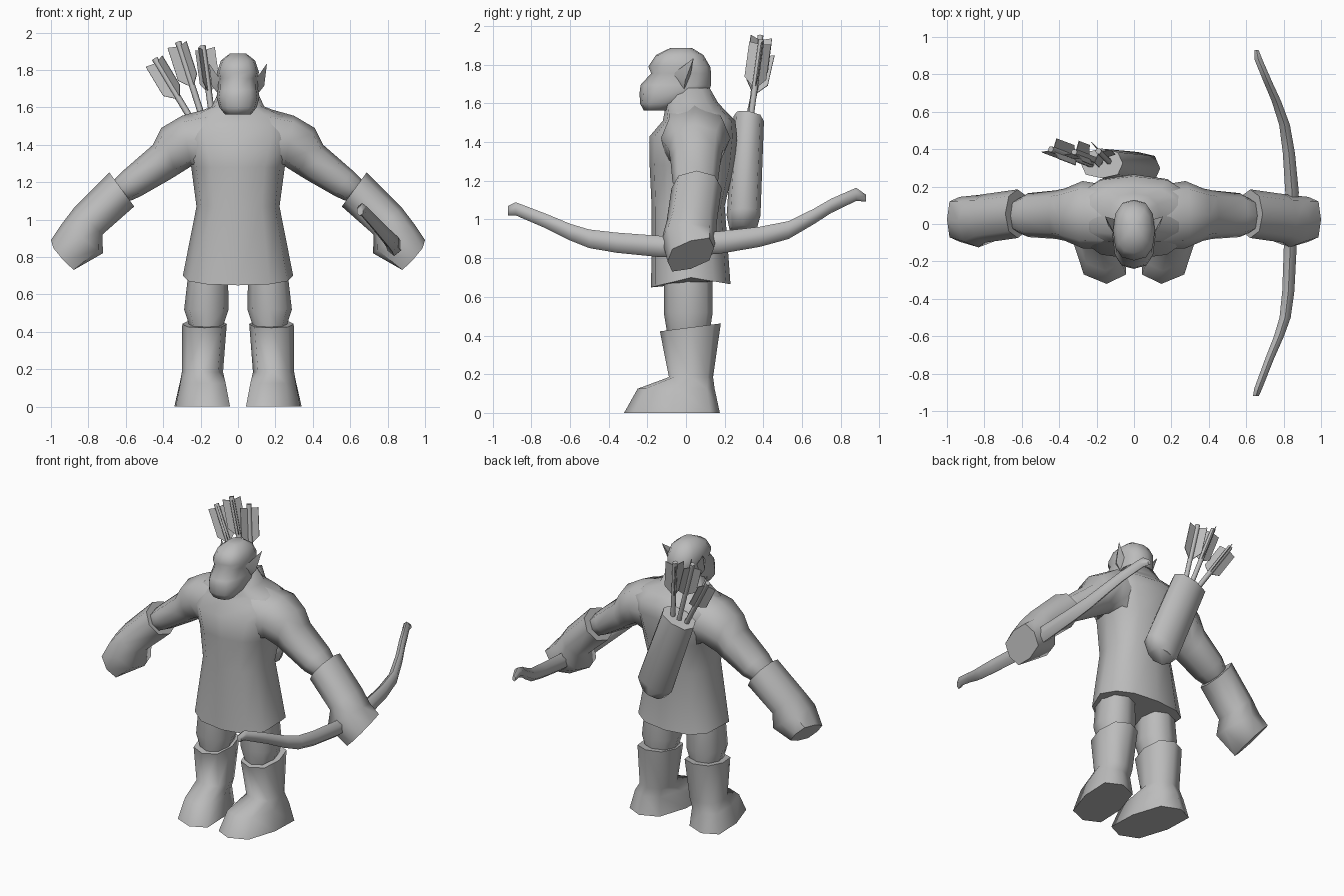
import bpy, bmesh, math
from mathutils import Vector

old = bpy.data.objects.get("Cube")
if old:
    bpy.data.objects.remove(old, do_unlink=True)

# One plain grey for the whole figure
grey = bpy.data.materials.new("plain_grey")
grey.use_nodes = True
COLOUR = (0.5, 0.5, 0.5, 1)
grey.diffuse_color = COLOUR
bsdf = grey.node_tree.nodes["Principled BSDF"]
bsdf.inputs["Base Color"].default_value = COLOUR
bsdf.inputs["Roughness"].default_value = 0.8


def finish(name, bm, angle):
    """Turn a bmesh into a shaded object."""
    bmesh.ops.recalc_face_normals(bm, faces=bm.faces)
    mesh = bpy.data.meshes.new(name)
    bm.to_mesh(mesh)
    bm.free()
    mesh.materials.append(grey)
    ob = bpy.data.objects.new(name, mesh)
    bpy.context.collection.objects.link(ob)
    bpy.ops.object.select_all(action='DESELECT')
    ob.select_set(True)
    bpy.context.view_layer.objects.active = ob
    bpy.ops.object.shade_smooth_by_angle(angle=math.radians(angle))


def ring(xa, za, xb, zb, y0, y1, n=8, e=0.8, tilt=0, sag=0, skew=0):
    """Rounded section spanning A to B in xz and y0 to y1 in depth.
    tilt slopes z along y, sag drops front and back, skew shifts x along y."""
    pts = []
    for i in range(n):
        t = 2 * math.pi * i / n
        c, s = (0 if abs(v) < 1e-6 else math.copysign(abs(v) ** e, v)
                for v in (math.cos(t), math.sin(t)))
        dy = s * (y1 - y0) / 2
        pts.append(Vector(((xa + xb) / 2 + c * (xa - xb) / 2 + skew * s,
                           (y0 + y1) / 2 + dy,
                           (za + zb) / 2 + c * (za - zb) / 2 + dy * tilt - sag * abs(s))))
    return pts


def level(z, x0, x1, y0, y1, **kw):
    return ring(x1, z, x0, z, y0, y1, **kw)


def loft(name, rings, side=1, angle=65):
    """Skin a list of rings and cap both ends; side=-1 mirrors in x."""
    bm = bmesh.new()
    rows = [[bm.verts.new((p.x * side, p.y, p.z)) for p in r] for r in rings]
    for a, b in zip(rows, rows[1:]):
        for i in range(len(a)):
            j = (i + 1) % len(a)
            bm.faces.new((a[i], a[j], b[j], b[i]))
    bm.faces.new(rows[0])
    bm.faces.new(rows[-1])
    finish(name, bm, angle)


# Tunic body, from a sagging hem up to the neck
loft("tunic", [
    level(0.70, -0.295, 0.295, -0.18, 0.23, n=12, sag=0.043, tilt=0.04),
    level(1.07, -0.222, 0.222, -0.178, 0.20, n=12),
    level(1.28, -0.25, 0.25, -0.188, 0.25, n=12),
    level(1.43, -0.31, 0.31, -0.188, 0.265, n=12),
    level(1.51, -0.31, 0.31, -0.12, 0.255, n=12),
    level(1.56, -0.25, 0.25, -0.11, 0.205, n=12),
    level(1.605, -0.14, 0.14, -0.11, 0.165, n=12),
    level(1.68, -0.105, 0.105, -0.08, 0.122, n=12)])

# Head with a heavy muzzle and brow
loft("head", [
    level(1.563, -0.07, 0.07, -0.218, -0.08, n=12),
    level(1.60, -0.10, 0.10, -0.238, 0.00, n=12),
    level(1.655, -0.115, 0.115, -0.24, 0.115, n=12),
    level(1.695, -0.108, 0.108, -0.235, 0.13, n=12),
    level(1.755, -0.105, 0.105, -0.18, 0.13, n=12),
    level(1.79, -0.112, 0.112, -0.195, 0.125, n=12),
    level(1.85, -0.092, 0.092, -0.155, 0.09, n=12),
    level(1.887, -0.045, 0.045, -0.08, 0.03, n=12)], angle=80)

for side, label in ((1, "left"), (-1, "right")):
    # Pointed ear
    bm = bmesh.new()
    for p in ((0.095, -0.07, 1.75), (0.14, -0.005, 1.715), (0.10, -0.01, 1.665),
              (0.155, 0.04, 1.835), (0.085, 0.02, 1.73)):
        bm.verts.new((p[0] * side, p[1], p[2]))
    bmesh.ops.convex_hull(bm, input=bm.verts)
    finish(label + "_ear", bm, 60)

    # Sleeve from shoulder to elbow, its end tucked into the gauntlet
    loft(label + "_sleeve", [
        ring(0.14, 1.60, 0.17, 1.22, -0.13, 0.21),
        ring(0.30, 1.555, 0.25, 1.285, -0.13, 0.23),
        ring(0.41, 1.49, 0.33, 1.235, -0.09, 0.19),
        ring(0.455, 1.40, 0.38, 1.205, -0.08, 0.18),
        ring(0.61, 1.265, 0.52, 1.125, -0.07, 0.165),
        ring(0.655, 1.222, 0.565, 1.105, -0.05, 0.14),
        ring(0.68, 1.18, 0.61, 1.09, -0.03, 0.12)], side, 75)

    # Gauntlet with mitten hand
    loft(label + "_gauntlet", [
        ring(0.688, 1.252, 0.555, 1.07, -0.075, 0.185, e=0.95),
        ring(0.875, 1.065, 0.725, 0.92, -0.10, 0.16, e=0.9),
        ring(0.94, 0.98, 0.722, 0.82, -0.125, 0.155, e=0.75),
        ring(1.0, 0.89, 0.865, 0.745, -0.095, 0.145, e=0.65, tilt=0.3)], side, 60)

    # Leg
    loft(label + "_leg", [
        level(0.76, 0.055, 0.26, -0.115, 0.135),
        level(0.52, 0.05, 0.288, -0.115, 0.138),
        level(0.40, 0.09, 0.25, -0.095, 0.12)], side)

    # Boot with forward pointed toe
    loft(label + "_boot", [
        level(0.442, 0.06, 0.298, -0.135, 0.18, tilt=0.13),
        level(0.185, 0.08, 0.30, -0.088, 0.14),
        level(0.125, 0.07, 0.308, -0.25, 0.148, e=0.65, skew=0.035),
        level(0.0, 0.05, 0.333, -0.32, 0.175, e=0.65, skew=0.045)], side, 75)

# Quiver slung across the back
loft("quiver", [
    ring(-0.285, 1.48, -0.06, 1.56, 0.245, 0.403, tilt=-0.15),
    ring(-0.10, 0.98, 0.14, 1.06, 0.21, 0.385),
    ring(-0.045, 0.925, 0.105, 0.97, 0.225, 0.365)])


def arrow(name, base, tip, spin):
    """Thin shaft with three tapered feather vanes."""
    base, tip = Vector(base), Vector(tip)
    axis = (tip - base).normalized()
    u = axis.cross(Vector((0, 1, 0))).normalized()
    v = axis.cross(u)

    def around(t):
        return u * math.cos(t) + v * math.sin(t)

    loft(name + "_shaft", [[p + around(math.tau * i / 6) * 0.017 for i in range(6)]
                           for p in (base, tip)])
    bm = bmesh.new()
    for k in range(3):
        out = around(spin + math.tau * k / 3)
        thick = axis.cross(out) * 0.002
        outline = [tip - axis * d + out * w for d, w in
                   ((0.025, 0.0), (0.015, 0.065), (0.2, 0.065), (0.26, 0.0))]
        front = [bm.verts.new(p + thick) for p in outline]
        back = [bm.verts.new(p - thick) for p in outline]
        bm.faces.new(front)
        bm.faces.new(back[::-1])
        for i in range(4):
            j = (i + 1) % 4
            bm.faces.new((front[j], front[i], back[i], back[j]))
    finish(name + "_vanes", bm, 30)


arrow("outer_arrow", (-0.18, 0.30, 1.42), (-0.445, 0.40, 1.86), 0.2)
arrow("middle_arrow", (-0.15, 0.32, 1.42), (-0.32, 0.385, 1.95), 2.3)
arrow("inner_arrow", (-0.12, 0.32, 1.42), (-0.19, 0.39, 1.93), 1.2)

# Bow held in the left hand: x, y, z and size along the stave
stave = [(0.652, -0.92, 1.045, 0.025), (0.664, -0.88, 1.055, 0.034),
         (0.725, -0.72, 0.99, 0.038), (0.775, -0.60, 0.935, 0.043),
         (0.808, -0.50, 0.90, 0.048), (0.825, -0.36, 0.88, 0.052),
         (0.835, -0.13, 0.86, 0.055), (0.845, 0.17, 0.88, 0.058),
         (0.828, 0.38, 0.91, 0.052), (0.805, 0.53, 0.945, 0.046),
         (0.76, 0.66, 1.015, 0.04), (0.72, 0.75, 1.07, 0.037),
         (0.665, 0.88, 1.13, 0.034), (0.655, 0.93, 1.11, 0.018)]
loft("bow", [[Vector((x + 0.72 * r * math.cos(t), y, z + r * math.sin(t)))
              for t in (math.tau * i / 6 + math.pi / 6 for i in range(6))]
             for x, y, z, r in stave])
